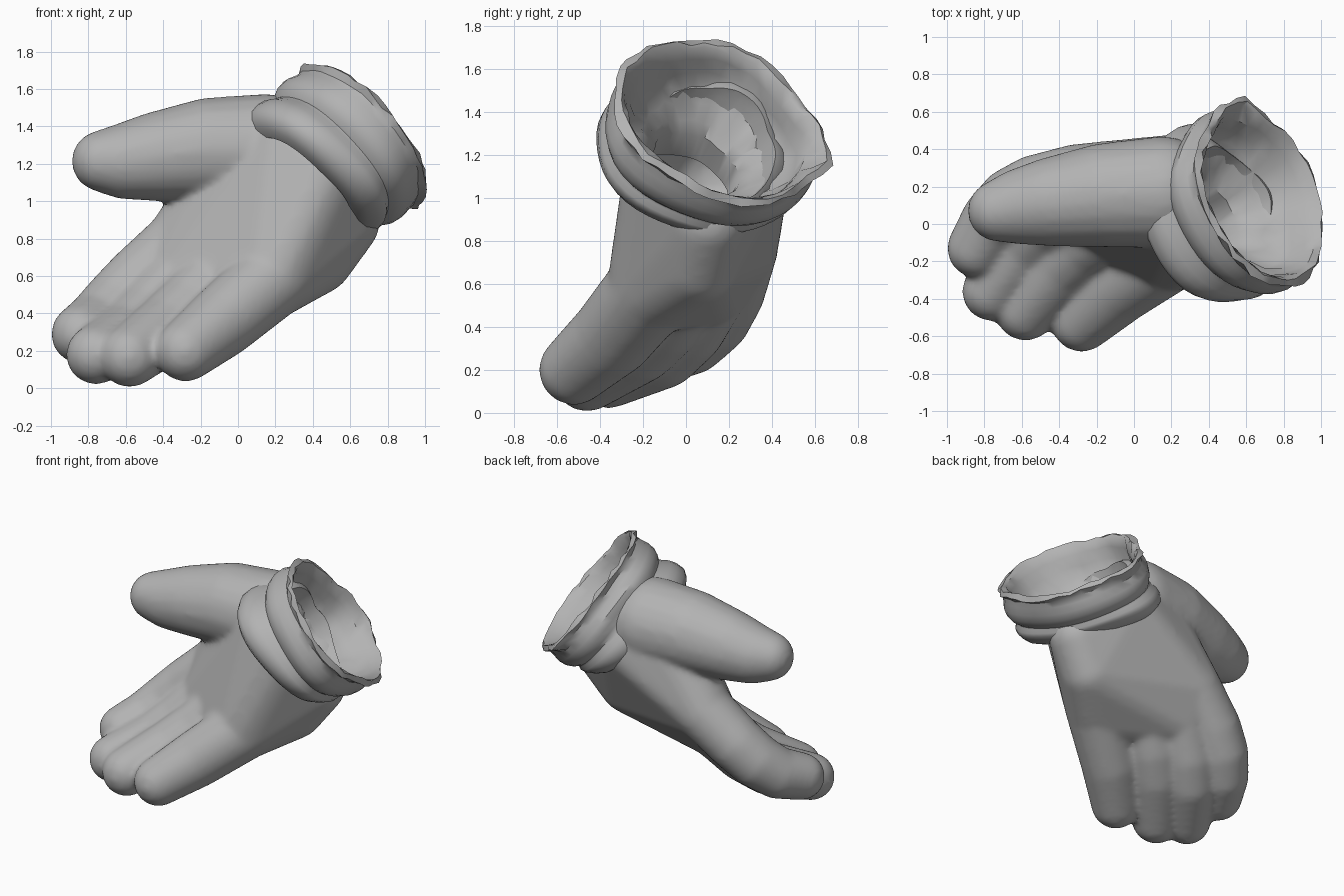
import bpy, bmesh, math, random
from mathutils import Vector

random.seed(4)
if "Cube" in bpy.data.objects:
    bpy.data.objects.remove(bpy.data.objects["Cube"], do_unlink=True)

# Single cloth colour
GREY = (0.45, 0.45, 0.45, 1)
cloth = bpy.data.materials.new("grey_cloth")
cloth.use_nodes = True
cloth.diffuse_color = GREY
bsdf = cloth.node_tree.nodes["Principled BSDF"]
bsdf.inputs["Base Color"].default_value = GREY
bsdf.inputs["Roughness"].default_value = 0.8


def add_object(name, bm):
    mesh = bpy.data.meshes.new(name)
    bm.to_mesh(mesh)
    bm.free()
    obj = bpy.data.objects.new(name, mesh)
    bpy.context.collection.objects.link(obj)
    mesh.materials.append(cloth)
    return obj


def select(obj):
    bpy.ops.object.select_all(action='DESELECT')
    obj.select_set(True)
    bpy.context.view_layer.objects.active = obj


def modify(obj, kind, **settings):
    mod = obj.modifiers.new(kind.title(), kind)
    for key, value in settings.items():
        setattr(mod, key, value)
    select(obj)
    bpy.ops.object.modifier_apply(modifier=mod.name)


def hull(bm, balls):
    """Add the convex wrap around several (centre, radius) balls."""
    part = bmesh.new()
    for centre, radius in balls:
        ball = bmesh.ops.create_icosphere(part, subdivisions=3, radius=radius)
        bmesh.ops.translate(part, verts=ball["verts"], vec=centre)
    out = bmesh.ops.convex_hull(part, input=part.verts)
    junk = {g for g in out["geom_interior"] + out["geom_unused"]
            if isinstance(g, bmesh.types.BMVert)}
    bmesh.ops.delete(part, geom=list(junk), context='VERTS')
    mesh = bpy.data.meshes.new("wrap")
    part.to_mesh(mesh)
    part.free()
    bm.from_mesh(mesh)
    bpy.data.meshes.remove(mesh)


def chain(bm, balls):
    for pair in zip(balls, balls[1:]):
        hull(bm, pair)


# Cuff frame: axis points out of the opening
axis = Vector((0.71, 0.35, 0.61)).normalized()
down = Vector((0.58, 0.18, -0.79))
down = (down - axis * down.dot(axis)).normalized()
side = axis.cross(down)
mouth = Vector((0.605, 0.135, 1.31))
wrist = Vector((0.40, 0.06, 1.15))

# Fingers, from tip to knuckle
fingers = [
    [((-0.84, -0.13, 0.29), .16), ((-0.75, 0.02, 0.35), .175), ((-0.65, 0.12, 0.45), .185),
     ((-0.53, 0.18, 0.57), .19), ((-0.30, 0.23, 0.77), .20)],
    [((-0.76, -0.36, 0.18), .16), ((-0.58, -0.11, 0.29), .18),
     ((-0.47, 0.00, 0.40), .185), ((-0.31, 0.10, 0.58), .19)],
    [((-0.58, -0.46, 0.17), .165), ((-0.38, -0.22, 0.32), .185),
     ((-0.26, -0.11, 0.43), .19), ((-0.10, 0.00, 0.60), .19)],
    [((-0.28, -0.52, 0.20), .165), ((-0.08, -0.34, 0.36), .195),
     ((0.18, -0.16, 0.58), .21)],
]
thumb = [((-0.725, 0.07, 1.215), .165), ((-0.60, 0.095, 1.215), .205),
         ((-0.43, 0.12, 1.24), .24), ((-0.15, 0.155, 1.275), .28), ((0.15, 0.17, 1.275), .30)]

# Hand: palm wrap, fingers and thumb fused together
bm = bmesh.new()
palm = [f[-1] for f in fingers]
palm += [((-0.15, 0.21, 0.95), .20), ((0.05, 0.18, 1.20), .25),
         ((0.42, 0.05, 0.70), .20), ((0.57, 0.10, 0.89), .19)]
palm += [(wrist + d * s, .20) for d, s in
         ((down, -.23), (down, .21), (side, -.16), (side, .25))]
hull(bm, palm)
for f in fingers:
    chain(bm, f)
chain(bm, thumb)
hand = add_object("hand", bm)
modify(hand, 'REMESH', mode='VOXEL', voxel_size=0.02)
modify(hand, 'SMOOTH', factor=0.5, iterations=10)

# Hollow inside the wrist
bm = bmesh.new()
chain(bm, [(mouth, .35), (mouth - axis * .35, .26), (Vector((0.10, 0.12, 1.10)), .20)])
cutter = add_object("hollow_cutter", bm)
modify(cutter, 'REMESH', mode='VOXEL', voxel_size=0.03)
modify(hand, 'BOOLEAN', operation='DIFFERENCE', object=cutter, solver='EXACT')
bpy.data.objects.remove(cutter, do_unlink=True)

# Cuff: (distance along axis, radius, raggedness), from lining over rim to palm
profile = [
    (-.42, .20, 0), (-.28, .21, .004), (-.23, .25, .01), (-.17, .31, .018),
    (-.13, .36, .02), (-.05, .41, .008), (.03, .435, .005), (.08, .46, .01),
    (.10, .485, .012), (.08, .515, .012), (.05, .49, .006), (.01, .495, 0),
    (-.04, .505, 0), (-.09, .50, 0), (-.13, .48, 0), (-.155, .455, 0),
    (-.175, .46, 0), (-.21, .48, 0), (-.25, .485, 0), (-.30, .475, 0),
    (-.34, .445, 0), (-.365, .40, 0), (-.37, .34, 0),
]
RIM_INNER, CREASE = 5, 15
SEGMENTS = 44
bm = bmesh.new()
rings = []
for row, (t, r, rag) in enumerate(profile):
    ring = []
    # The lower roll leans: fuller above, thinner below
    lean = min(1, max(0, (-.15 - t) / .15)) if row > CREASE else 0
    rim = 1 if t > 0 else .5 if row >= RIM_INNER and row < CREASE else 0
    for i in range(SEGMENTS):
        a = math.tau * i / SEGMENTS
        wave = .010 * math.sin(3 * a + 8 * t) + .007 * math.sin(5 * a + 1)
        # The rim has a drawn-out corner at the low back and a flattened upper back
        corner = .05 * math.exp(-((a - 1.15) / .2) ** 2) if t > .03 else 0
        flat = .06 * rim * math.exp(-((a - 2.2) / .55) ** 2)
        rr = r + wave + corner - flat - .03 * lean * math.cos(a) + random.uniform(-rag, rag)
        tt = t + lean * (.05 * math.cos(a) + .015) + random.uniform(-rag, rag)
        ring.append(bm.verts.new(mouth + axis * tt + down * (rr * .95 * math.cos(a))
                                 + side * (rr * 1.03 * math.sin(a))))
    rings.append(ring)
for lower, upper in zip(rings, rings[1:]):
    for i in range(SEGMENTS):
        j = (i + 1) % SEGMENTS
        bm.faces.new((lower[i], lower[j], upper[j], upper[i]))
bmesh.ops.recalc_face_normals(bm, faces=bm.faces)
cuff = add_object("cuff", bm)

for obj in (hand, cuff):
    select(obj)
    bpy.ops.object.shade_smooth_by_angle(angle=math.radians(38))
